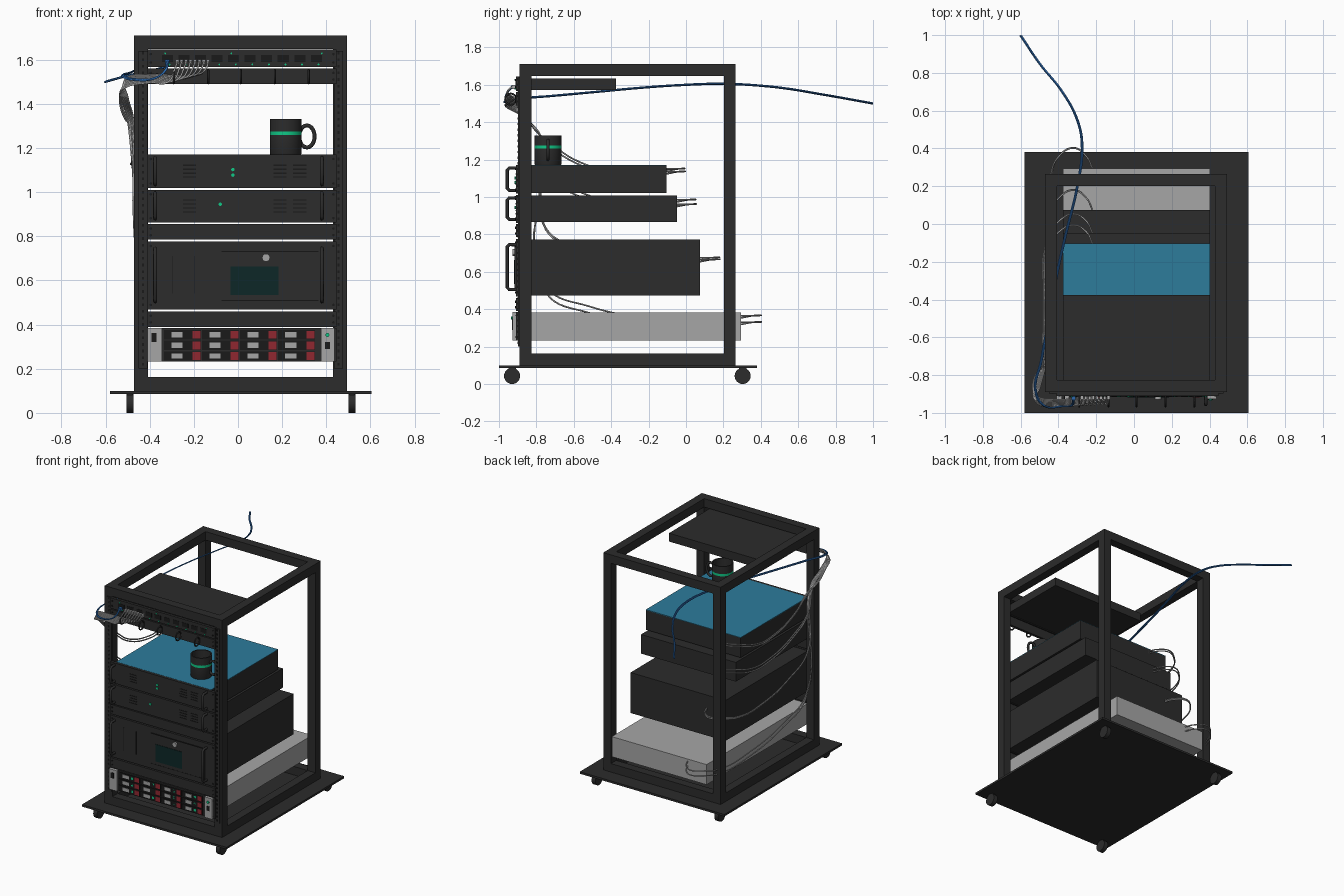
import bpy, math
from mathutils import Vector

if "Cube" in bpy.data.objects:
    bpy.data.objects.remove(bpy.data.objects["Cube"], do_unlink=True)


def material(name, r, g, b):
    m = bpy.data.materials.new(name)
    m.use_nodes = True
    m.diffuse_color = (r, g, b, 1)
    bsdf = m.node_tree.nodes["Principled BSDF"]
    bsdf.inputs["Base Color"].default_value = (r, g, b, 1)
    return m


charcoal = material("charcoal", 0.025, 0.025, 0.025)
black = material("black", 0.01, 0.01, 0.01)
silver = material("silver", 0.38, 0.38, 0.38)
lid_blue = material("lid_blue", 0.026, 0.2, 0.33)
green = material("green", 0.005, 0.58, 0.24)
red = material("red", 0.28, 0.02, 0.03)
screen_teal = material("screen_teal", 0.004, 0.02, 0.02)
cable_grey = material("cable_grey", 0.42, 0.42, 0.42)
cable_blue = material("cable_blue", 0.025, 0.14, 0.42)


def box(name, x, y, z, mat):
    """Box from (min, max) pairs."""
    bpy.ops.mesh.primitive_cube_add(size=1)
    o = bpy.context.object
    o.name = name
    for v in o.data.vertices:
        v.co = [p[0] if c < 0 else p[1] for c, p in zip(v.co, (x, y, z))]
    o.data.materials.append(mat)
    return o


def cylinder(name, loc, radius, depth, mat, rot=(0, 0, 0), sides=24):
    bpy.ops.mesh.primitive_cylinder_add(vertices=sides, radius=radius, depth=depth,
                                        location=loc, rotation=rot)
    o = bpy.context.object
    o.name = name
    o.data.materials.append(mat)
    bpy.ops.object.shade_smooth_by_angle()
    return o


def tube(name, points, radius, mat, smooth=True, cyclic=False, sides=2):
    """Round tube through the points, turned into a mesh."""
    cu = bpy.data.curves.new(name, "CURVE")
    cu.dimensions = "3D"
    cu.bevel_depth = radius
    cu.bevel_resolution = sides
    cu.use_fill_caps = True
    cu.resolution_u = 8
    if smooth:
        s = cu.splines.new("BEZIER")
        s.bezier_points.add(len(points) - 1)
        for bp, p in zip(s.bezier_points, points):
            bp.co = p
            bp.handle_left_type = bp.handle_right_type = "AUTO"
    else:
        s = cu.splines.new("POLY")
        s.points.add(len(points) - 1)
        for sp, p in zip(s.points, points):
            sp.co = (*p, 1)
    s.use_cyclic_u = cyclic
    temp = bpy.data.objects.new(name, cu)
    bpy.context.collection.objects.link(temp)
    me = bpy.data.meshes.new_from_object(temp.evaluated_get(bpy.context.evaluated_depsgraph_get()))
    bpy.data.objects.remove(temp, do_unlink=True)
    o = bpy.data.objects.new(name, me)
    bpy.context.collection.objects.link(o)
    me.materials.clear()
    me.materials.append(mat)
    me.shade_smooth()
    return o


# Base plate and casters
box("base_plate", (-0.58, 0.605), (-1, 0.38), (0.085, 0.1), charcoal)
for x in (-0.49, 0.516):
    for y in (-0.93, 0.303):
        cylinder("caster_wheel", (x, y, 0.043), 0.043, 0.032, charcoal, (0, math.pi / 2, 0))
        box("caster_fork", (x - 0.012, x + 0.012), (y - 0.02, y + 0.02), (0.05, 0.09), charcoal)

# Open frame: posts and beams
X, Y, Z, T = (-0.47, 0.493), (-0.89, 0.265), (0.1, 1.71), 0.063
XE = ((X[0], X[0] + T), (X[1] - T, X[1]))
YE = ((Y[0], Y[0] + T), (Y[1] - T, Y[1]))
ZE = ((Z[0], Z[0] + T), (Z[1] - T, Z[1]))
for xe in XE:
    for ye in YE:
        box("post", xe, ye, Z, charcoal)
    for ze in ZE:
        box("side_beam", xe, (YE[0][1], YE[1][0]), ze, charcoal)
for ye in YE:
    for ze in ZE:
        box("cross_beam", (XE[0][1], XE[1][0]), ye, ze, charcoal)

# Mounting rails with hole marks
for x in (-0.43, 0.455):
    box("mounting_rail", (x - 0.02, x + 0.02), (-0.897, -0.889), (0.2, 1.64), charcoal)
    for i in range(48):
        z = 0.22 + i * 0.03
        box("rail_hole", (x - 0.005, x + 0.005), (-0.9, -0.895), (z - 0.006, z + 0.006), black)

# Front panels and chassis bodies: name, panel z, body z, body back
BODY_X, PANEL_X, FRONT = (-0.375, 0.402), (-0.41, 0.447), -0.91
units = (
    ("switch", (1.567, 1.645), (1.572, 1.634), -0.375),
    ("cable_manager", (1.49, 1.56), None, 0),
    ("amplifier", (1.019, 1.17), (1.022, 1.168), -0.104),
    ("recorder", (0.862, 1.01), (0.866, 1.008), -0.048),
    ("upper_blank", (0.785, 0.855), None, 0),
    ("workstation", (0.469, 0.776), (0.473, 0.773), 0.075),
    ("lower_blank", (0.39, 0.46), None, 0),
    ("server", (0.232, 0.385), (0.233, 0.382), 0.295),
)
for name, pz, bz, back in units:
    box(name + "_panel", PANEL_X, (FRONT, -0.89), pz, charcoal)
    if bz:
        box(name + "_body", BODY_X, (-0.89, back), bz, silver if name == "server" else charcoal)
    for x in (-0.395, 0.432):
        for z in (pz[0] + 0.02, pz[1] - 0.02):
            cylinder("panel_screw", (x, FRONT, z), 0.006, 0.008, black, (math.pi / 2, 0, 0), 8)
box("amplifier_lid", BODY_X, (-0.89, -0.104), (1.166, 1.171), lid_blue)


def plate(name, x, z, mat, out=0.004):
    box(name, x, (FRONT - out, FRONT), z, mat)


def light(x, z, r=0.008, y=FRONT):
    cylinder("indicator_light", (x, y, z), r, 0.012, green, (math.pi / 2, 0, 0), 10)


# Pull handles
for z0, z1 in ((1.035, 1.155), (0.88, 0.995), (0.505, 0.745)):
    for x in (-0.375, 0.38):
        path = [(x, FRONT, z0), (x, -0.945, z0), (x, -0.956, z0 + 0.012),
                (x, -0.956, z1 - 0.012), (x, -0.945, z1), (x, FRONT, z1)]
        tube("pull_handle", path, 0.009, charcoal, smooth=False)

# Vents and lights on the slim units
for zc in (1.095, 0.937):
    for x in (-0.25, 0.16, 0.25):
        for k in range(4):
            z = zc - 0.03 + k * 0.018
            plate("vent_slot", (x, x + 0.06), (z, z + 0.006), black, 0.002)
light(-0.023, 1.102)
light(-0.023, 1.077)
light(-0.08, 0.945)

# Workstation door, screen, knob
plate("door", (-0.075, 0.365), (0.51, 0.73), charcoal, 0.006)
for z in (0.508, 0.73):
    plate("door_seam", (-0.075, 0.365), (z, z + 0.004), black, 0.007)
plate("screen", (-0.034, 0.184), (0.535, 0.662), screen_teal, 0.009)
cylinder("door_knob", (0.127, FRONT - 0.008, 0.703), 0.018, 0.02, silver, (math.pi / 2, 0, 0), 12)
for x in (-0.3, -0.2):
    plate("bay_seam", (x, x + 0.004), (0.54, 0.71), black)

# Server ears and drive bays
for x0, x1 in ((-0.41, -0.345), (0.375, 0.437)):
    box("server_ear", (x0, x1), (-0.927, -0.89), (0.233, 0.385), silver)
box("ear_port", (-0.392, -0.368), (-0.931, -0.927), (0.322, 0.362), black)
box("ear_button", (0.393, 0.417), (-0.931, -0.927), (0.29, 0.322), black)
light(0.405, 0.353, 0.009, -0.929)
for col in range(4):
    x = -0.335 + col * 0.172
    for row in range(3):
        z = 0.258 + row * 0.048
        plate("drive_tray", (x, x + 0.168), (z - 0.021, z + 0.021), black, 0.006)
        plate("drive_label", (x + 0.033, x + 0.083), (z - 0.012, z + 0.012), silver, 0.009)
        plate("drive_latch", (x + 0.129, x + 0.165), (z - 0.018, z + 0.018), red, 0.009)
        light(x + 0.107, z, 0.01)

# Switch ports and lights
for i in range(10):
    x = -0.32 + i * 0.075
    plate("port", (x - 0.025, x + 0.025), (1.59, 1.62), black, 0.002)
    light(x + 0.01, 1.578, 0.004)
for x in (-0.33, -0.03, 0.38):
    light(x, 1.628, 0.004)

# Cable manager rings
for x in (-0.29, -0.135, 0.013, 0.167, 0.32):
    ring = [(x, -0.937 + 0.03 * math.cos(a), 1.523 + 0.03 * math.sin(a))
            for a in (i * math.tau / 16 for i in range(16))]
    tube("cable_ring", ring, 0.005, charcoal, smooth=False, cyclic=True)

# Grey cables: plugs, bundle round the post, drop, loop into the unit backs
targets = ((1.15, -0.104), (1.135, -0.104), (0.985, -0.048), (0.96, -0.048),
           (0.675, 0.075), (0.665, 0.075), (0.365, 0.295), (0.33, 0.295))
for i, (z, back) in enumerate(targets):
    px, d = -0.275 + i * 0.02, i * 0.005
    box("cable_plug", (px - 0.007, px + 0.007), (-0.93, FRONT), (1.578, 1.6), cable_grey)
    span = back + 0.72
    path = [(px, -0.93, 1.59), (px - 0.01, -0.955, 1.56), (px - 0.04, -0.96 + d, 1.5 + d),
            (-0.4, -0.965 + d, 1.495 + d), (-0.51, -0.95 + d, 1.475 + d),
            (-0.535 + d, -0.87, 1.43), (-0.51 + d, -0.78, 1.33),
            (-0.49 + d, -0.75, z + 0.16), (-0.482 + d, -0.72 + span * 0.2, z + 0.05),
            (-0.48 + d, -0.72 + span * 0.6, z - 0.02), (-0.47 + d, back - 0.03, z - 0.015),
            (-0.40, back + 0.06, z), (-0.32, back + 0.098 + d * 0.3, z + 0.002),
            (-0.25, back + 0.06, z), (-0.22, back, z)]
    tube("grey_cable", path, 0.0045, cable_grey, sides=1)

# Blue cable pair trailing off behind
trail = [(-0.32, -0.93, 1.59), (-0.33, -0.96, 1.55), (-0.38, -0.965, 1.515), (-0.47, -0.965, 1.51),
         (-0.52, -0.89, 1.525), (-0.49, -0.72, 1.54), (-0.45, -0.5, 1.56), (-0.405, -0.25, 1.583),
         (-0.36, -0.05, 1.597), (-0.30, 0.2, 1.605), (-0.275, 0.42, 1.593), (-0.30, 0.55, 1.578),
         (-0.38, 0.7, 1.553), (-0.5, 0.85, 1.527), (-0.6, 0.998, 1.5)]
for side in (-0.003, 0.003):
    pts = [Vector(p) + Vector((side, 0, side * 0.6)) for p in trail]
    tube("blue_cable", pts, 0.0045, cable_blue, sides=1)
box("blue_plug", (-0.33, -0.31), (-0.932, FRONT), (1.578, 1.6), cable_blue)

# Mug: lathed hollow cup, painted band, handle
profile = [(0, 1.171), (0.07, 1.171), (0.072, 1.175), (0.072, 1.258), (0.072, 1.275),
           (0.072, 1.33), (0.064, 1.33), (0.062, 1.185), (0, 1.185)]
N = 32
verts = [(0.216 + r * math.cos(k * math.tau / N), -0.738 + r * math.sin(k * math.tau / N), z)
         for r, z in profile for k in range(N)]
faces = [(j * N + k, j * N + (k + 1) % N, (j + 1) * N + (k + 1) % N, (j + 1) * N + k)
         for j in range(len(profile) - 1) for k in range(N)]
me = bpy.data.meshes.new("mug")
me.from_pydata(verts, [], faces)
me.materials.append(charcoal)
me.materials.append(green)
for p in me.polygons:
    p.material_index = int(p.index // N == 3)
mug = bpy.data.objects.new("mug", me)
bpy.context.collection.objects.link(mug)
bpy.ops.object.select_all(action="DESELECT")
mug.select_set(True)
bpy.context.view_layer.objects.active = mug
bpy.ops.object.shade_smooth_by_angle()
loop = [(0.312 + 0.035 * math.cos(a), -0.738, 1.252 + 0.05 * math.sin(a))
        for a in (i * math.tau / 20 for i in range(20))]
tube("mug_handle", loop, 0.009, charcoal, smooth=False, cyclic=True)
